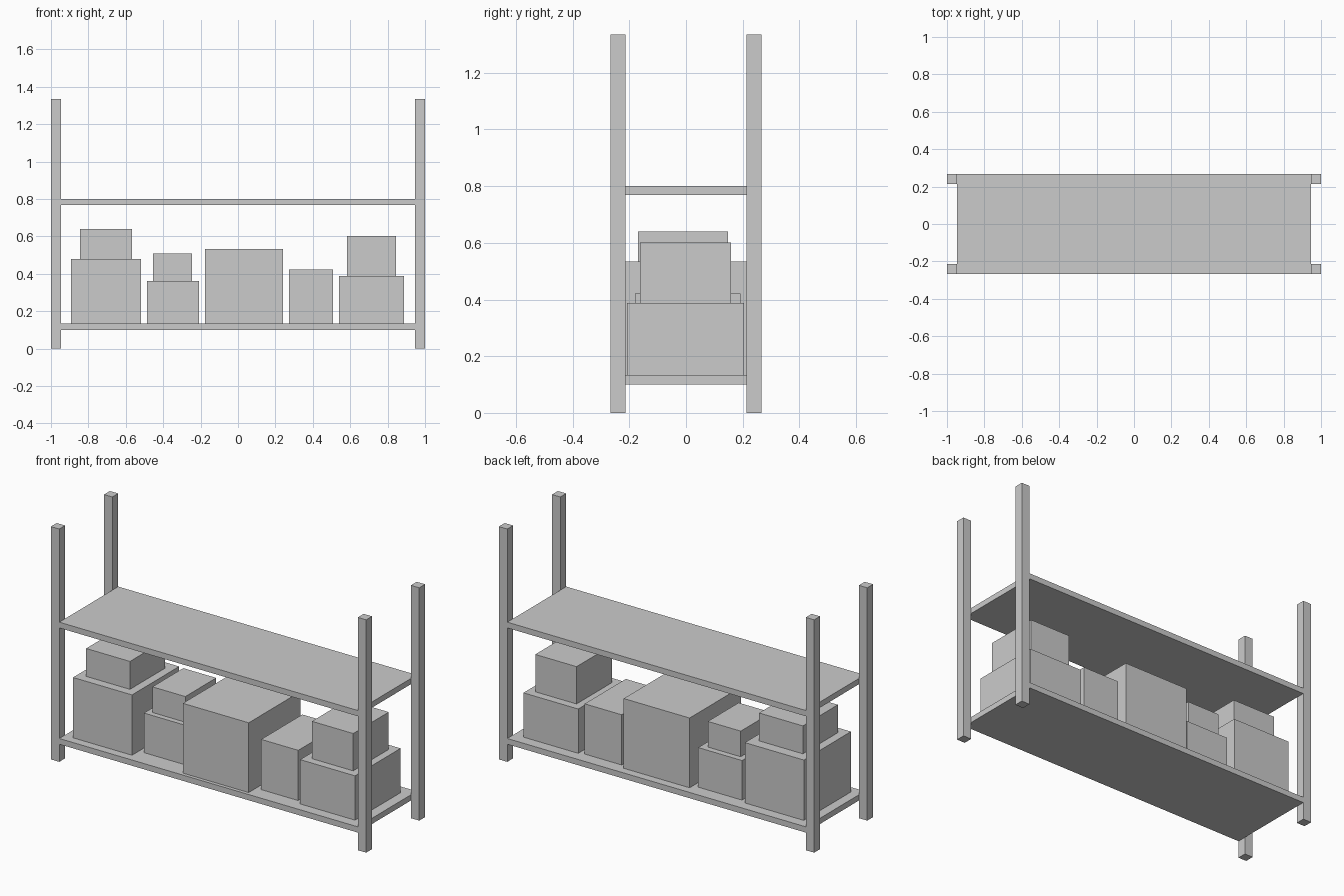
import bpy

if "Cube" in bpy.data.objects:
    bpy.data.objects.remove(bpy.data.objects["Cube"])


def box(name, x0, x1, y0, y1, z0, z1):
    bpy.ops.mesh.primitive_cube_add(size=1, location=((x0 + x1) / 2, (y0 + y1) / 2, (z0 + z1) / 2))
    ob = bpy.context.object
    ob.name = name
    ob.scale = (x1 - x0, y1 - y0, z1 - z0)
    bpy.ops.object.transform_apply(location=False, rotation=False, scale=True)
    return ob


HALF_X, HALF_Y, HEIGHT = 1.0, 0.267, 1.335
POST = 0.053
BOARD = 0.033
FLOOR = 0.134  # top of the lower shelf

# Four corner posts
for side, sx in (("left", -1), ("right", 1)):
    for face, sy in (("front", -1), ("back", 1)):
        xs = sorted((sx * HALF_X, sx * (HALF_X - POST)))
        ys = sorted((sy * HALF_Y, sy * (HALF_Y - POST)))
        box(f"{face}_{side}_post", *xs, *ys, 0, HEIGHT)

# Shelf boards spanning between the posts
for name, top in (("lower_shelf", FLOOR), ("upper_shelf", 0.801)):
    box(name, -HALF_X + POST, HALF_X - POST, -HALF_Y, HALF_Y, top - BOARD, top)

# Cartons on the lower shelf: each stack lists (x0, x1, y0, y1, top) from the bottom up
stacks = [
    [(-0.893, -0.519, -0.219, 0.208, 0.480), (-0.845, -0.567, -0.169, 0.148, 0.640)],
    [(-0.487, -0.209, -0.157, 0.188, 0.361), (-0.455, -0.246, -0.126, 0.154, 0.508)],
    [(-0.177, 0.241, -0.247, 0.220, 0.534)],
    [(0.273, 0.508, -0.180, 0.193, 0.422)],
    [(0.540, 0.888, -0.208, 0.205, 0.388), (0.583, 0.845, -0.163, 0.159, 0.602)],
]
for i, stack in enumerate(stacks, 1):
    z = FLOOR
    for level, (x0, x1, y0, y1, top) in zip(("lower", "upper"), stack):
        box(f"{level}_carton_{i}", x0, x1, y0, y1, z, top)
        z = top
